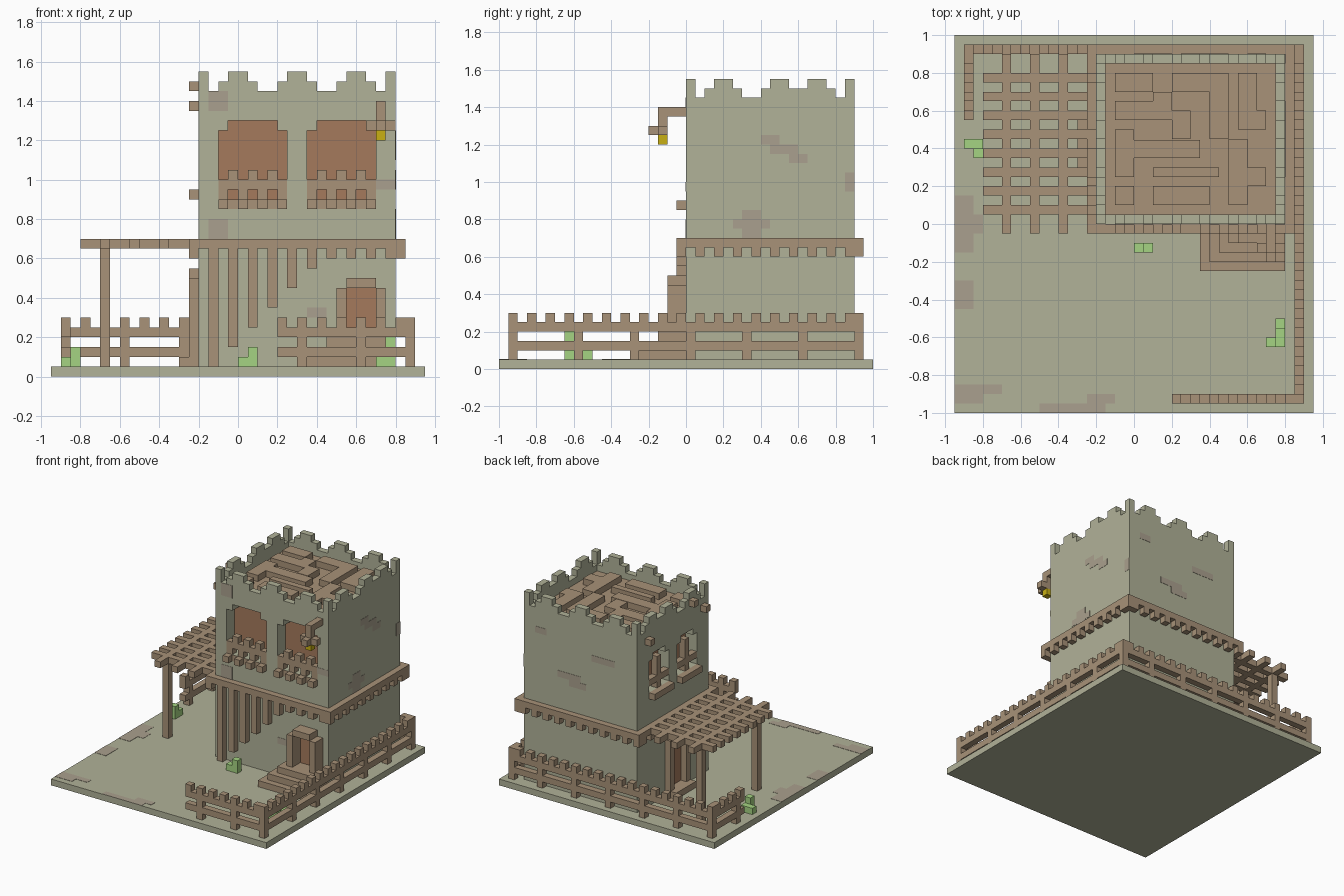
import bpy, bmesh
from mathutils import Vector

if "Cube" in bpy.data.objects:
    bpy.data.objects.remove(bpy.data.objects["Cube"])

U = 0.05  # one voxel; all coordinates below are in voxels


def material(name, rgb):
    m = bpy.data.materials.new(name)
    m.diffuse_color = [((c / 255 + 0.055) / 1.055) ** 2.4 for c in rgb] + [1]
    m.use_nodes = True
    m.node_tree.nodes["Principled BSDF"].inputs["Base Color"].default_value = m.diffuse_color
    return m


STONE = material("stone", (177, 178, 152))
STAIN = material("stain", (170, 160, 142))
WOOD = material("wood", (168, 146, 120))
PANEL = material("panel", (165, 122, 92))
LEAF = material("leaf", (165, 212, 130))
GLOW = material("glow", (200, 176, 20))


def boxes(name, items, mat):
    """One object from boxes given as (x0, y0, z0, x1, y1, z1)."""
    bm = bmesh.new()
    for b in items:
        lo, hi = Vector(b[:3]) * U, Vector(b[3:]) * U
        for v in bmesh.ops.create_cube(bm, size=1)["verts"]:
            v.co = [(lo[i] + hi[i]) / 2 + v.co[i] * (hi[i] - lo[i]) for i in range(3)]
    me = bpy.data.meshes.new(name)
    bm.to_mesh(me)
    bm.free()
    me.materials.append(mat)
    ob = bpy.data.objects.new(name, me)
    bpy.context.collection.objects.link(ob)
    return ob


def run(axis, a0, a1, b, z0, z1):
    """Box one voxel thick at b, running a0..a1 along an axis."""
    return (a0, b, z0, a1, b + 1, z1) if axis == "x" else (b, a0, z0, b + 1, a1, z1)


def teeth(a0, a1):
    return sorted(set(range(a0, a1, 2)) | {a1 - 1})


# Ground slab and tower body
boxes("ground", [(-19, -20, 0, 19, 20, 1)], STONE)
tower = boxes("tower", [(-4, 0, 1, 16, 18, 27)], STONE)

# Window and door recesses
front_windows = [-2, 7]
side_windows = [(3, 8), (10, 15)]
cuts = [(11, -1, 4, 14, 1, 9), (-5, 7, 1.5, -3, 10, 9)]
for x in front_windows:
    cuts += [(x, -1, 18, x + 7, 2, 25), (x + 1, -1, 24, x + 6, 2, 26)]
cuts += [(-5, a, 19, -2, b, 24) for a, b in side_windows]
cuts += [(-5, a + 1, 23, -2, b - 1, 25) for a, b in side_windows]
for c in cuts:
    cutter = boxes("cutter", [c], STONE)
    cutter.hide_render = True
    mod = tower.modifiers.new("recess", "BOOLEAN")
    mod.operation, mod.solver, mod.object = "DIFFERENCE", "EXACT", cutter
    bpy.context.view_layer.objects.active = tower
    bpy.ops.object.modifier_apply(modifier=mod.name)
    bpy.data.objects.remove(cutter)

# Panels closing the recesses
E = 0.04
boxes("window_panels", [(x, 2 - E, 18, x + 7, 2 + E, 25) for x in front_windows]
      + [(x + 1, 2 - E, 25, x + 6, 2 + E, 26) for x in front_windows]
      + [(-2 - E, a, 19, -2 + E, b, 24) for a, b in side_windows]
      + [(-2 - E, a + 1, 24, -2 + E, b - 1, 25) for a, b in side_windows], PANEL)
boxes("doors", [(11, 0, 4, 14, 1, 9), (-4, 7, 1, -3, 10, 9)], PANEL)

# Parapet with stepped battlements
hx = [2, 0, 1, 2, 2, 1, 0, 0, 1, 2]
hx += hx[::-1]
hy = [2, 0, 1, 2, 2, 1, 0, 0, 1, 2, 2, 1, 1, 2, 2, 1, 0, 2]
parapet = [run("x", i - 4, i - 3, y, 27, 29 + h) for i, h in enumerate(hx) for y in (0, 17)]
parapet += [run("y", i, i + 1, x, 27, 29 + h) for i, h in enumerate(hy) if 0 < i < 17 for x in (-4, 15)]
boxes("parapet", parapet, STONE)

# Wooden roof with raised maze of planks
boxes("roof", [(-3, 1, 27, 15, 17, 28)], WOOD)
planks = [(-2, 14, 2, 16), (-2, 11, 4, 13), (2, 13, 4, 14), (4, 14, 10, 16), (8, 9, 10, 14),
          (11, 10, 14, 12), (11, 12, 13, 16), (4, 9, 6, 12), (-2, 5, 0, 10), (0, 7, 7, 8.9),
          (2, 2, 8, 4), (-2, 2, 0, 4), (2, 5, 9, 6), (10, 2, 12, 9), (12, 4, 14, 6)]
boxes("roof_planks", [(a, b, 28, c, d, 29) for a, b, c, d in planks], WOOD)

# Belt around the tower with teeth below
belt = [run("x", -5, 17, y, 13, 14) for y in (-1, 18)] + [run("y", 0, 18, x, 13, 14) for x in (-5, 16)]
belt += [run("x", t, t + 1, y, 12, 13) for t in teeth(-5, 17) for y in (-1, 18)]
belt += [run("y", t, t + 1, x, 12, 13) for t in teeth(-1, 19)[1:-1] for x in (-5, 16)]
boxes("belt", belt, WOOD)

# Hanging battens of stepped length on the front
boxes("battens", [(-3 + 2 * i, -1, 1 + 2 * i, -2 + 2 * i, 0, 13) for i in range(6)], WOOD)

# Front window railings and sill brackets
rail = []
for x in front_windows:
    rail += [(x, 0, 19, x + 7, 1, 20)]
    rail += [(x + i, 0, 18, x + i + 1, 1, 19) for i in (0, 2, 4, 6)]
    rail += [(x + i, 0, 20, x + i + 1, 1, 21) for i in (1, 3, 5)]
    rail += [(x, -0.04, 17, x + 7, 0.5, 18)]
    rail += [(x + i, -1, 17, x + i + 1, 0, 18) for i in (0, 2, 4, 6)]
boxes("window_railings", rail, WOOD)

# Left window bars, sills and beam ends
bars = []
for a, b in side_windows:
    bars += [(-5, a, 18, -4, b, 19), (-4, a, 20, -3, b, 21), (-4, a + 2, 19, -3, a + 3, 24)]
boxes("side_window_bars", bars, WOOD)
boxes("beam_ends", [(-5, 4, 29, -4, 5, 30), (-5, 1, 27, -4, 2, 28), (-5, 15, 27, -4, 16, 28)], WOOD)

# Front door frame and steps
boxes("front_door_frame", [(10, -2, 1, 11, 0, 9), (14, -2, 1, 15, 0, 9), (11, -2, 9, 14, 0, 10)], WOOD)
boxes("front_steps", [(7, -5, 1, 16, 0, 2), (8, -4, 2, 16, 0, 3), (9, -3, 3, 15, 0, 4)], WOOD)

# Left door frame and step
boxes("side_door_frame", [(-5, 6, 1, -4, 7, 10), (-5, 10, 1, -4, 11, 10), (-5, 7, 10, -4, 10, 11)], WOOD)
boxes("side_step", [(-6, 6, 1, -4, 11, 2)], WOOD)

# Pergola slats, beams and posts
pergola = [run("x", -16, -5, y, 13, 14) for y in range(1, 17, 2)]
pergola += [run("y", -1, 18, x, 13, 14) for x in (-14, -11, -8)]
pergola += [(-14, y, 1, -13, y + 1, 13) for y in (1, 15)]
boxes("pergola", pergola, WOOD)


def fence(name, axis, a0, a1, b, posts):
    parts = [run(axis, a0, a1, b, z, z + 1) for z in (2, 4)]
    parts += [run(axis, t, t + 1, b, 5, 6) for t in teeth(a0, a1)]
    parts += [run(axis, p, p + 1, b, 1, 5) for p in posts]
    boxes(name, parts, WOOD)


# Fences along the edges
fence("back_fence", "x", -18, 18, 18, (-18, -12, -6, 0, 6, 12, 17))
fence("right_fence", "y", -19, 19, 17, (-19, -12, -6, 0, 6, 12, 18))
fence("front_fence", "x", 4, 18, -19, (6, 12, 17))
fence("left_fence", "y", 11, 19, -18, (12, 18))

# Wall lantern
boxes("lantern_arm", [(14, -3, 27, 15, 0, 28), (14, -3, 25, 15, -2, 27),
                      (13, -3, 25, 16, -2, 26), (14, -4, 25, 15, -3, 26)], WOOD)
boxes("lantern_light", [(14, -3, 24, 15, -2, 25)], GLOW)

# Small plants
boxes("plants", [(-18, 8, 1, -17, 9, 2), (-17, 7, 1, -16, 9, 2), (-17, 7, 2, -16, 8, 3),
                 (0, -3, 1, 2, -2, 2), (1, -3, 2, 2, -2, 3),
                 (15, -13, 1, 16, -12, 4), (14, -13, 1, 15, -12, 2),
                 (15, -12, 3, 16, -11, 4), (15, -11, 1, 16, -10, 2), (15, -12, 1, 16, -11, 2)], LEAF)

# Weathered patches lying just proud of ground and walls
patches = [(x0, y0, 1 - E, x1, y1, 1 + E) for x0, y0, x1, y1 in
           ((-19, -3, -17, 3), (-17, -1, -16, 1), (-19, -9, -17, -6), (-19, -19, -16, -17),
            (-19, -18, -14, -17), (-10, -20, -3, -19), (-5, -19, -2, -18))]
patches += [(x0, -E, z0, x1, E, z1) for x0, z0, x1, z1 in
            ((-3, 27, -1, 29), (-3, 14, -1, 16), (14, 19, 16, 20), (7, 6, 9, 7))]
patches += [(16 - E, y0, z0, 16 + E, y1, z1) for y0, z0, y1, z1 in
            ((8, 24, 10, 25), (9, 23, 12, 24), (11, 22, 13, 23), (5, 15, 9, 16), (6, 14, 8, 17), (17, 19, 18, 21))]
patches += [(x0, 18 - E, z0, x1, 18 + E, z1) for x0, z0, x1, z1 in
            ((6, 19, 10, 20), (5, 18, 8, 19), (0, 23, 4, 24), (12, 25, 14, 26))]
boxes("weathered_patches", patches, STAIN)
